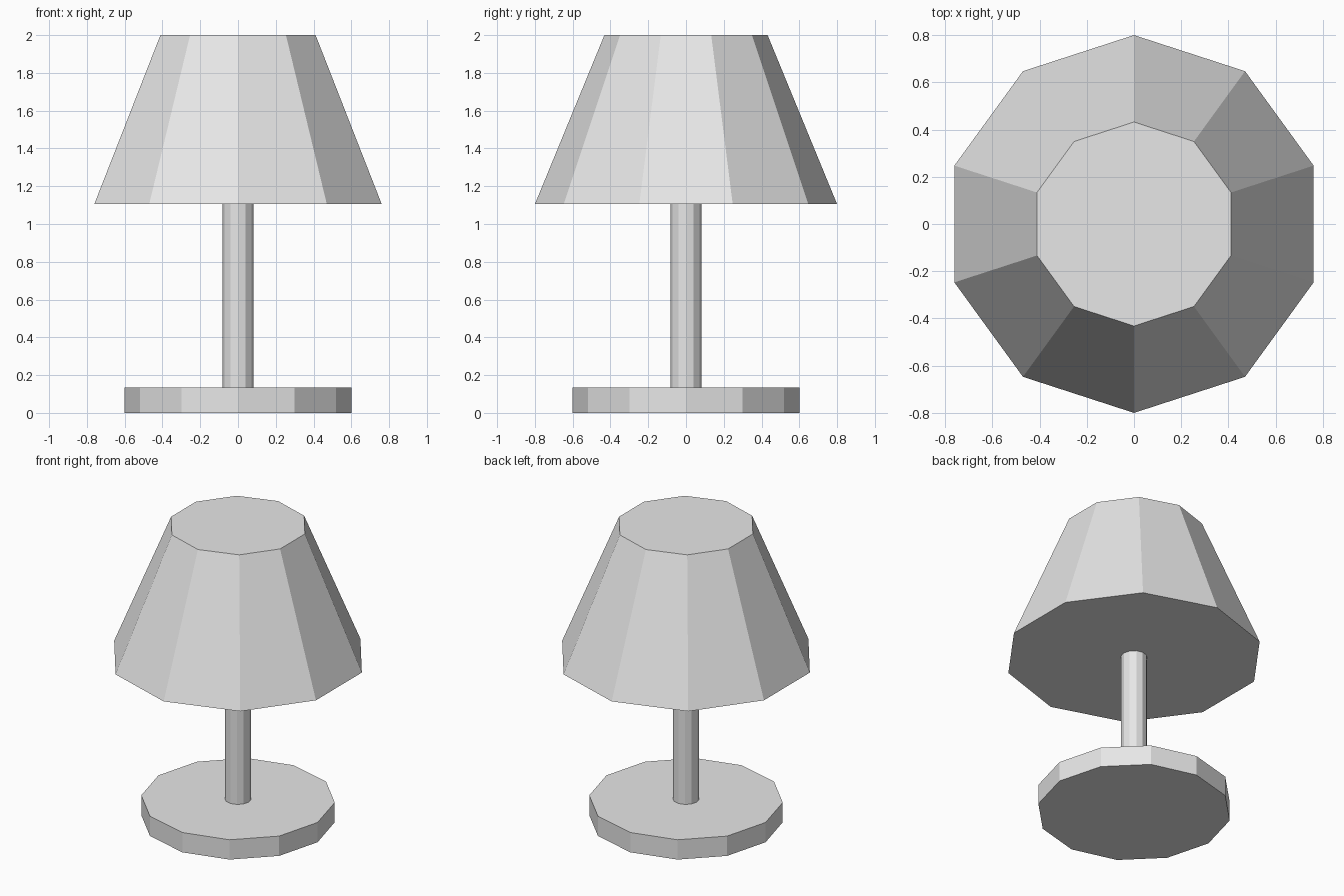
import bpy

cube = bpy.data.objects.get("Cube")
if cube:
    bpy.data.objects.remove(cube, do_unlink=True)

# One plain grey for the whole lamp
GREY = (0.8, 0.8, 0.8, 1.0)
grey = bpy.data.materials.new("light_grey")
grey.use_nodes = True
grey.diffuse_color = GREY
shader = next(n for n in grey.node_tree.nodes if n.type == "BSDF_PRINCIPLED")
shader.inputs["Base Color"].default_value = GREY


def add_frustum(name, sides, bottom_radius, top_radius, z_bottom, z_top):
    """Flat-shaded, capped prism or tapered prism standing on the z axis."""
    bpy.ops.mesh.primitive_cone_add(
        vertices=sides, radius1=bottom_radius, radius2=top_radius,
        depth=z_top - z_bottom, location=(0, 0, (z_bottom + z_top) / 2))
    part = bpy.context.object
    part.name = part.data.name = name
    part.data.materials.append(grey)
    bpy.ops.object.shade_flat()
    return part


# Round foot, slim post and tapered shade
add_frustum("lamp_base", 12, 0.6, 0.6, 0.0, 0.135)
add_frustum("lamp_post", 12, 0.082, 0.082, 0.135, 1.105)
add_frustum("lamp_shade", 10, 0.8, 0.432, 1.105, 2.0)
